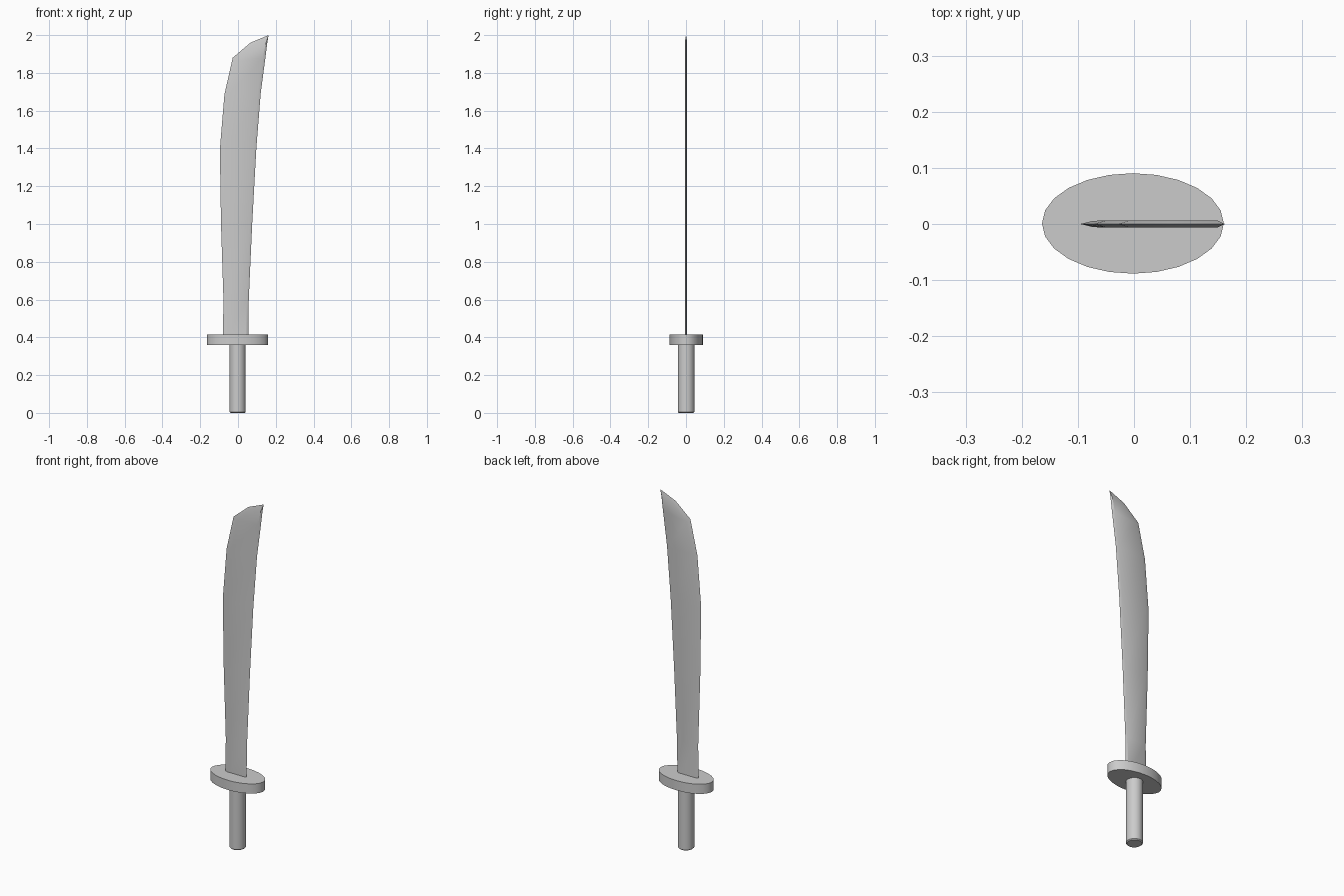
import bpy, bmesh, math
from mathutils import Vector

if "Cube" in bpy.data.objects:
    bpy.data.objects.remove(bpy.data.objects["Cube"])


def finish(name, bm, smooth=30):
    bmesh.ops.recalc_face_normals(bm, faces=bm.faces[:])
    mesh = bpy.data.meshes.new(name)
    bm.to_mesh(mesh)
    bm.free()
    ob = bpy.data.objects.new(name, mesh)
    bpy.context.collection.objects.link(ob)
    bpy.ops.object.select_all(action='DESELECT')
    ob.select_set(True)
    bpy.context.view_layer.objects.active = ob
    bpy.ops.object.shade_smooth_by_angle(angle=math.radians(smooth))
    return ob


def elliptic_cylinder(name, rx, ry, z0, z1, sides, bevel=0):
    bm = bmesh.new()
    bmesh.ops.create_cone(bm, cap_ends=True, segments=sides, radius1=1, radius2=1, depth=1)
    for v in bm.verts:
        v.co = (v.co.x * rx - 0.002, v.co.y * ry + 0.001, z0 + (v.co.z + 0.5) * (z1 - z0))
    if bevel:
        rim = [e for e in bm.edges if all(abs(v.co.z - z0) < 1e-5 for v in e.verts)]
        bmesh.ops.bevel(bm, geom=rim, offset=bevel, segments=1, affect='EDGES')
    return finish(name, bm)


# Grip and oval guard
elliptic_cylinder("grip", 0.043, 0.044, 0, 0.37, 24, 0.005)
elliptic_cylinder("guard", 0.162, 0.0895, 0.36, 0.415, 24)

# Blade: paired points on the cutting edge and the spine, lofted as a thin hexagon
rows = [  # edge x, edge z, spine x, spine z
    (-0.080, 0.39, 0.054, 0.39),
    (-0.077, 0.60, 0.057, 0.60),
    (-0.090, 1.00, 0.075, 1.00),
    (-0.096, 1.395, 0.097, 1.40),
    (-0.072, 1.685, 0.120, 1.69),
    (-0.028, 1.88, 0.145, 1.88),
    (0.066, 1.96, 0.155, 1.96),
]
bm = bmesh.new()
loops = []
for i, (ex, ez, sx, sz) in enumerate(rows):
    edge, spine = Vector((ex, 0, ez)), Vector((sx, 0, sz))
    a, b = edge.lerp(spine, 0.12), spine.lerp(edge, 0.08)
    if i >= 5:
        a.z -= 0.015
    y = Vector((0, 0.0065 if i >= 4 else 0.0055, 0))
    loops.append([bm.verts.new(p) for p in (edge, a - y, b - y, spine, b + y, a + y)])
bm.faces.new(loops[0])
for lo, hi in zip(loops, loops[1:]):
    for k in range(6):
        j = (k + 1) % 6
        bm.faces.new((lo[k], lo[j], hi[j], hi[k]))
tip = bm.verts.new((0.162, 0, 2.0))
for k in range(6):
    bm.faces.new((loops[-1][k], loops[-1][(k + 1) % 6], tip))
finish("blade", bm, 25)
